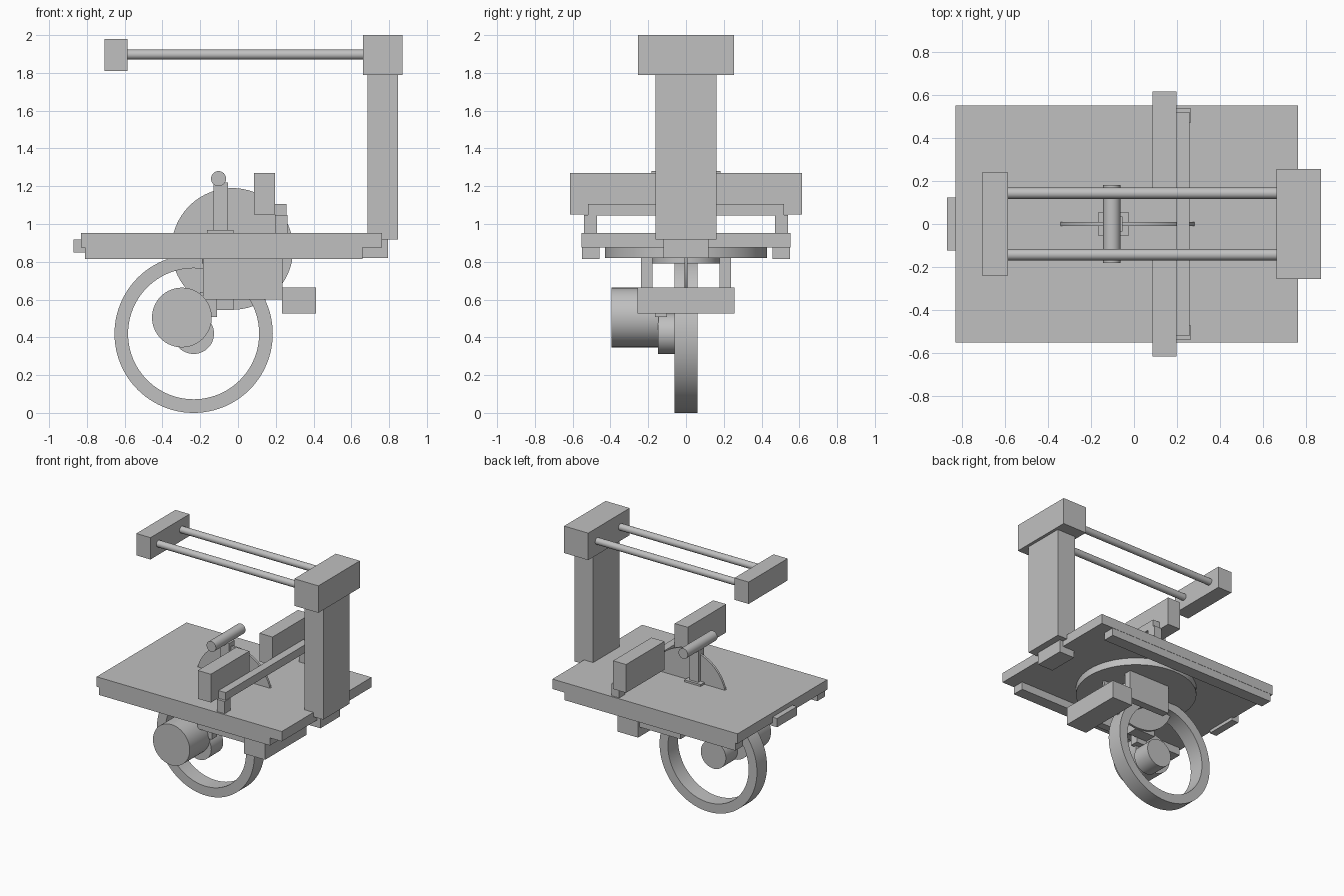
import bpy, bmesh, math
from mathutils import Matrix

if "Cube" in bpy.data.objects:
    bpy.data.objects.remove(bpy.data.objects["Cube"])

grey = bpy.data.materials.new("plain_grey")
grey.diffuse_color = (0.53, 0.53, 0.53, 1)
grey.use_nodes = True
grey.node_tree.nodes["Principled BSDF"].inputs["Base Color"].default_value = grey.diffuse_color


def finish(name, bm, smooth=False):
    bmesh.ops.recalc_face_normals(bm, faces=bm.faces)
    me = bpy.data.meshes.new(name)
    bm.to_mesh(me)
    bm.free()
    ob = bpy.data.objects.new(name, me)
    bpy.context.collection.objects.link(ob)
    me.materials.append(grey)
    if smooth:
        bpy.ops.object.select_all(action='DESELECT')
        ob.select_set(True)
        bpy.context.view_layer.objects.active = ob
        bpy.ops.object.shade_smooth_by_angle(angle=math.radians(30))
    return ob


def box(name, x0, x1, y0, y1, z0, z1):
    bm = bmesh.new()
    bmesh.ops.create_cube(bm, size=1)
    for v in bm.verts:
        v.co.x = x1 if v.co.x > 0 else x0
        v.co.y = y1 if v.co.y > 0 else y0
        v.co.z = z1 if v.co.z > 0 else z0
    return finish(name, bm)


def box_pair(name, x0, x1, y0, y1, z0, z1):
    box(name + "_back", x0, x1, y0, y1, z0, z1)
    box(name + "_front", x0, x1, -y1, -y0, z0, z1)


def cylinder(name, axis, a, b, c1, c2, r, n=64):
    """Cylinder from a to b along axis; c1, c2 are the other two coordinates in xyz order."""
    mid = (a + b) / 2
    pos = {'X': (mid, c1, c2), 'Y': (c1, mid, c2), 'Z': (c1, c2, mid)}[axis]
    rot = {'X': Matrix.Rotation(math.pi / 2, 4, 'Y'),
           'Y': Matrix.Rotation(math.pi / 2, 4, 'X'),
           'Z': Matrix.Identity(4)}[axis]
    bm = bmesh.new()
    bmesh.ops.create_cone(bm, cap_ends=True, segments=n, radius1=r, radius2=r,
                          depth=b - a, matrix=Matrix.Translation(pos) @ rot)
    return finish(name, bm, True)


def ring(name, x, z, y0, y1, r_out, r_in, n=96):
    bm = bmesh.new()
    prof = [(r_out, y0), (r_out, y1), (r_in, y1), (r_in, y0)]
    loops = []
    for i in range(n):
        t = 2 * math.pi * i / n
        loops.append([bm.verts.new((x + r * math.cos(t), y, z + r * math.sin(t)))
                      for r, y in prof])
    for i in range(n):
        p, q = loops[i], loops[(i + 1) % n]
        for k in range(4):
            m = (k + 1) % 4
            bm.faces.new((p[k], p[m], q[m], q[k]))
    return finish(name, bm, True)


# Table with its rails and end plate
box("table_top", -0.83, 0.763, -0.552, 0.552, 0.875, 0.952)
box_pair("table_rail", -0.81, 0.66, 0.457, 0.55, 0.815, 0.875)
box("end_plate", -0.87, -0.81, -0.123, 0.123, 0.85, 0.918)

# Column, column bracket and overhead arm
box("column_bracket", 0.66, 0.793, -0.12, 0.12, 0.82, 0.918)
box("column", 0.685, 0.847, -0.162, 0.162, 0.918, 1.79)
box("column_head", 0.663, 0.87, -0.255, 0.255, 1.79, 2.0)
box("arm_end_block", -0.707, -0.585, -0.24, 0.24, 1.81, 1.98)
for side, y in (("front", -0.143), ("back", 0.143)):
    cylinder("arm_rod_" + side, 'X', -0.6, 0.68, y, 1.897, 0.026, 32)

# Split fence with its cross bar and feet
box_pair("fence_block", 0.085, 0.197, 0.143, 0.615, 1.05, 1.27)
box("fence_bar", 0.197, 0.258, -0.52, 0.52, 1.045, 1.107)
box_pair("fence_foot", 0.197, 0.263, 0.47, 0.54, 0.952, 1.047)

# Round saw blade
cylinder("saw_blade", 'Y', -0.009, 0.009, -0.03, 0.868, 0.322, 96)

# Push handle
box("handle_base", -0.165, -0.025, -0.055, 0.055, 0.952, 0.967)
box("handle_post", -0.13, -0.053, -0.035, 0.035, 0.96, 1.22)
cylinder("handle_grip", 'Y', -0.182, 0.182, -0.103, 1.24, 0.04, 32)

# Turntable under the table
cylinder("turntable", 'Z', 0.82, 0.877, -0.02, 0, 0.43, 96)
cylinder("turntable_hub", 'Z', 0.79, 0.822, -0.02, 0, 0.18, 64)

# Hanging frame and cross block
box_pair("hanger_plate", -0.12, 0.235, 0.178, 0.238, 0.6, 0.82)
box("hanger_side_front", -0.185, -0.12, -0.235, -0.18, 0.6, 0.82)
box("cross_block", 0.233, 0.412, -0.256, 0.256, 0.525, 0.665)

# Hand wheel, motor and drive
ring("hand_wheel", -0.235, 0.419, -0.062, 0.062, 0.419, 0.347)
cylinder("motor", 'Y', -0.395, -0.145, -0.297, 0.505, 0.158)
cylinder("wheel_hub", 'Y', -0.147, 0.0, -0.235, 0.42, 0.108)
box("motor_mount", -0.2, -0.11, -0.165, -0.1, 0.508, 0.64)
box("drive_block", -0.2, -0.025, -0.1, -0.009, 0.545, 0.64)
